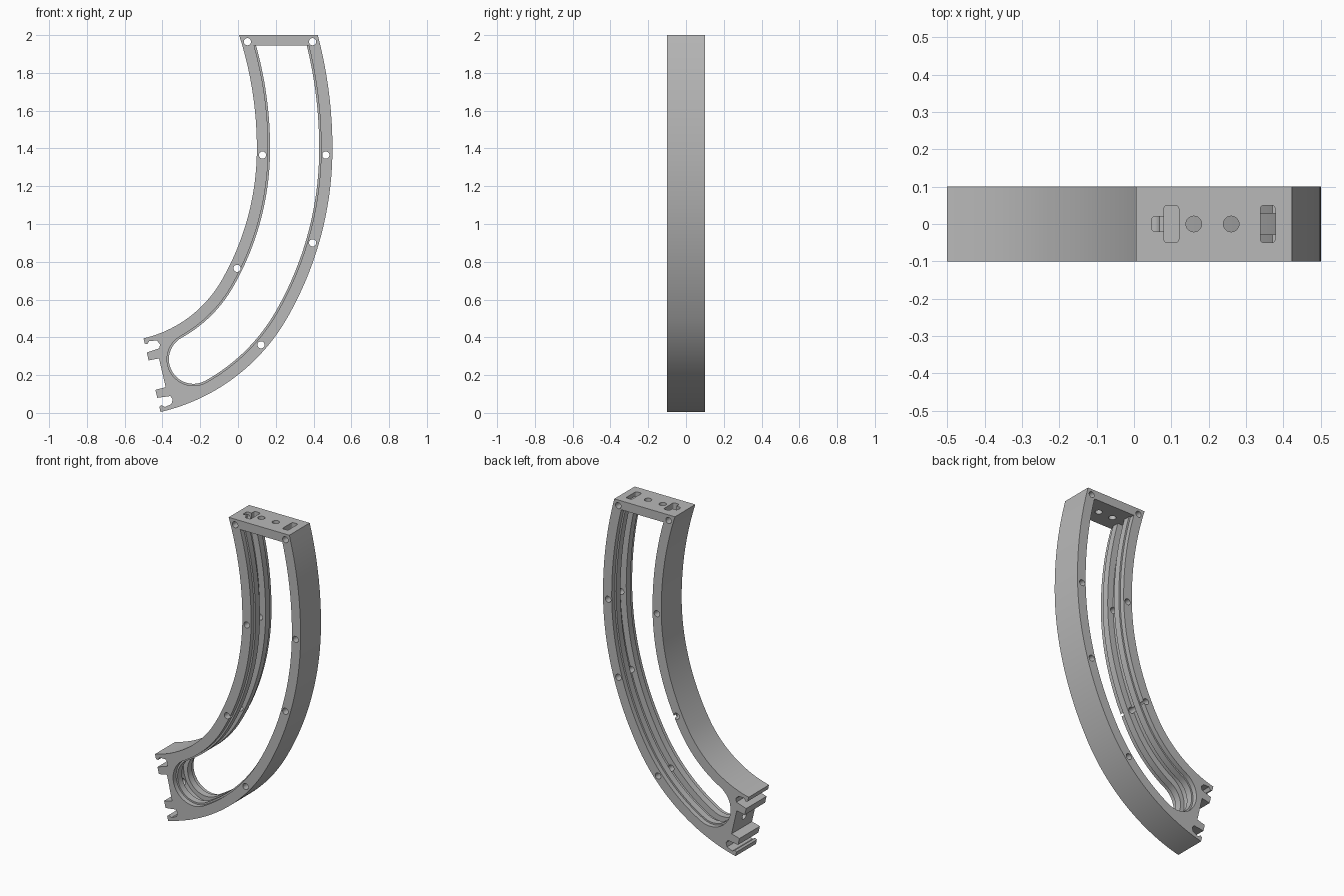
import bpy, bmesh
from math import sin, cos, asin, radians, pi
from mathutils import Vector, Matrix

if "Cube" in bpy.data.objects:
    bpy.data.objects.remove(bpy.data.objects["Cube"])

grey = bpy.data.materials.new("plain_grey")
grey.use_nodes = True
grey.diffuse_color = (0.48, 0.48, 0.48, 1)
grey.node_tree.nodes["Principled BSDF"].inputs["Base Color"].default_value = (0.48, 0.48, 0.48, 1)

WIDTH = 0.4          # distance between outer and inner curve
BEND = radians(30)   # where the tighter lower arc begins
END = radians(77)    # direction at the connector end
R_TOP, R_MID, R_LOW = 2.36, 1.8, 1.0436


def curve_point(a, d):
    """Point (x, z) on the outer curve at angle a, moved inwards by d."""
    if a < 0:
        x, z = 0.5 - R_TOP * (1 - cos(a)), 1.4 - R_TOP * sin(a)
    else:
        m = min(a, BEND)
        x, z = 0.5 - R_MID * (1 - cos(m)), 1.4 - R_MID * sin(m)
        if a > BEND:
            x -= R_LOW * (cos(BEND) - cos(a))
            z -= R_LOW * (sin(a) - sin(BEND))
    return Vector((x - d * cos(a), z + d * sin(a)))


def side(d, top, end, n=56):
    """Offset curve from height top down to angle end."""
    start = -asin((top - 1.4) / (R_TOP - d))
    return [curve_point(start + (end - start) * i / n, d) for i in range(n + 1)]


def prism(name, pts, y0, y1):
    """Extrude an (x, z) outline along y."""
    bm = bmesh.new()
    face = bm.faces.new([bm.verts.new((p[0], y0, p[1])) for p in pts])
    ext = bmesh.ops.extrude_face_region(bm, geom=[face])
    verts = [v for v in ext["geom"] if isinstance(v, bmesh.types.BMVert)]
    bmesh.ops.translate(bm, verts=verts, vec=(0, y1 - y0, 0))
    return finish(name, bm)


def finish(name, bm):
    bmesh.ops.recalc_face_normals(bm, faces=bm.faces)
    mesh = bpy.data.meshes.new(name)
    bm.to_mesh(mesh)
    bm.free()
    mesh.materials.append(grey)
    obj = bpy.data.objects.new(name, mesh)
    bpy.context.collection.objects.link(obj)
    return obj


def rod(name, centre, axis, radius, length):
    bm = bmesh.new()
    turn = Vector(axis).to_track_quat("Z", "Y").to_matrix().to_4x4()
    bmesh.ops.create_cone(bm, cap_ends=True, segments=24, radius1=radius, radius2=radius,
                          depth=length, matrix=Matrix.Translation(centre) @ turn)
    return finish(name, bm)


def slot(name, centre, size):
    """Box with rounded vertical edges."""
    bm = bmesh.new()
    bmesh.ops.create_cube(bm, size=1, matrix=Matrix.Translation(centre) @ Matrix.Diagonal((*size, 1)))
    edges = [e for e in bm.edges if abs(e.verts[0].co.z - e.verts[1].co.z) > 0.01]
    bmesh.ops.bevel(bm, geom=edges, offset=0.01, segments=4, profile=0.5, affect="EDGES")
    return finish(name, bm)


def window(off, end):
    """Curved slot outline with a round lower end."""
    c, r = curve_point(end, WIDTH / 2), WIDTH / 2 - off
    n, t = Vector((cos(end), -sin(end))), Vector((-sin(end), -cos(end)))
    arc = [c + r * (n * cos(pi * i / 28) + t * sin(pi * i / 28)) for i in range(1, 28)]
    return side(off, 1.945, end) + arc + side(WIDTH - off, 1.945, end)[::-1]


# Body outline with a symmetrical clip profile at the lower end
half = [(0.028, 0), (0.035, 0.012), (0.02, 0.028), (0.028, 0.066), (0.05, 0.078),
        (0.07, 0.07), (0.077, 0), (0.12, 0), (0.122, 0.056)]
clip = half + [(WIDTH - s, d) for s, d in reversed(half)]
along, into = Vector((cos(END), -sin(END))), Vector((sin(END), cos(END)))
corner = curve_point(END, WIDTH)
clip_pts = [corner + along * s + into * d for s, d in reversed(clip)]
outline = side(0, 2, END) + clip_pts + side(WIDTH, 2, END)[::-1]
frame = prism("curved_frame", outline, -0.1, 0.1)

# Window, stepped rims on both faces and the central channel
cutters = [
    prism("window_cut", window(0.07, radians(61)), -0.13, 0.13),
    prism("front_rim_cut", window(0.06, radians(61)), -0.12, -0.07),
    prism("back_rim_cut", window(0.06, radians(61)), 0.07, 0.12),
    prism("channel_cut", window(0.03, radians(60)), -0.028, 0.028),
]

# Screw holes through both faces
for x, z in [(0.05, 1.965), (0.13, 1.365), (-0.005, 0.765),
             (0.395, 1.965), (0.465, 1.365), (0.395, 0.9), (0.122, 0.36)]:
    cutters.append(rod("screw_cut", (x, 0, z), (0, 1, 0), 0.019, 0.5))

# Holes and slots in the top bar
for x in (0.16, 0.26):
    cutters.append(rod("bar_hole_cut", (x, 0, 1.97), (0, 0, 1), 0.021, 0.2))
cutters.append(slot("right_slot_cut", (0.358, 0, 2), (0.04, 0.1, 0.16)))
cutters.append(slot("left_slot_cut", (0.1, 0, 2), (0.04, 0.1, 0.09)))
cutters.append(slot("key_slot_cut", (0.08, 0, 2), (0.066, 0.04, 0.08)))

# Small hole through the connector end
mid = corner + along * (WIDTH / 2) + into * 0.06
cutters.append(rod("end_hole_cut", (mid.x, 0, mid.y), (into.x, 0, into.y), 0.02, 0.14))

bpy.ops.object.select_all(action="DESELECT")
frame.select_set(True)
bpy.context.view_layer.objects.active = frame
for c in cutters:
    c.hide_render = True
    mod = frame.modifiers.new("cut", "BOOLEAN")
    mod.operation, mod.solver, mod.object = "DIFFERENCE", "EXACT", c
    bpy.ops.object.modifier_apply(modifier=mod.name)
    bpy.data.objects.remove(c)
bpy.ops.object.shade_smooth_by_angle(angle=radians(25))
